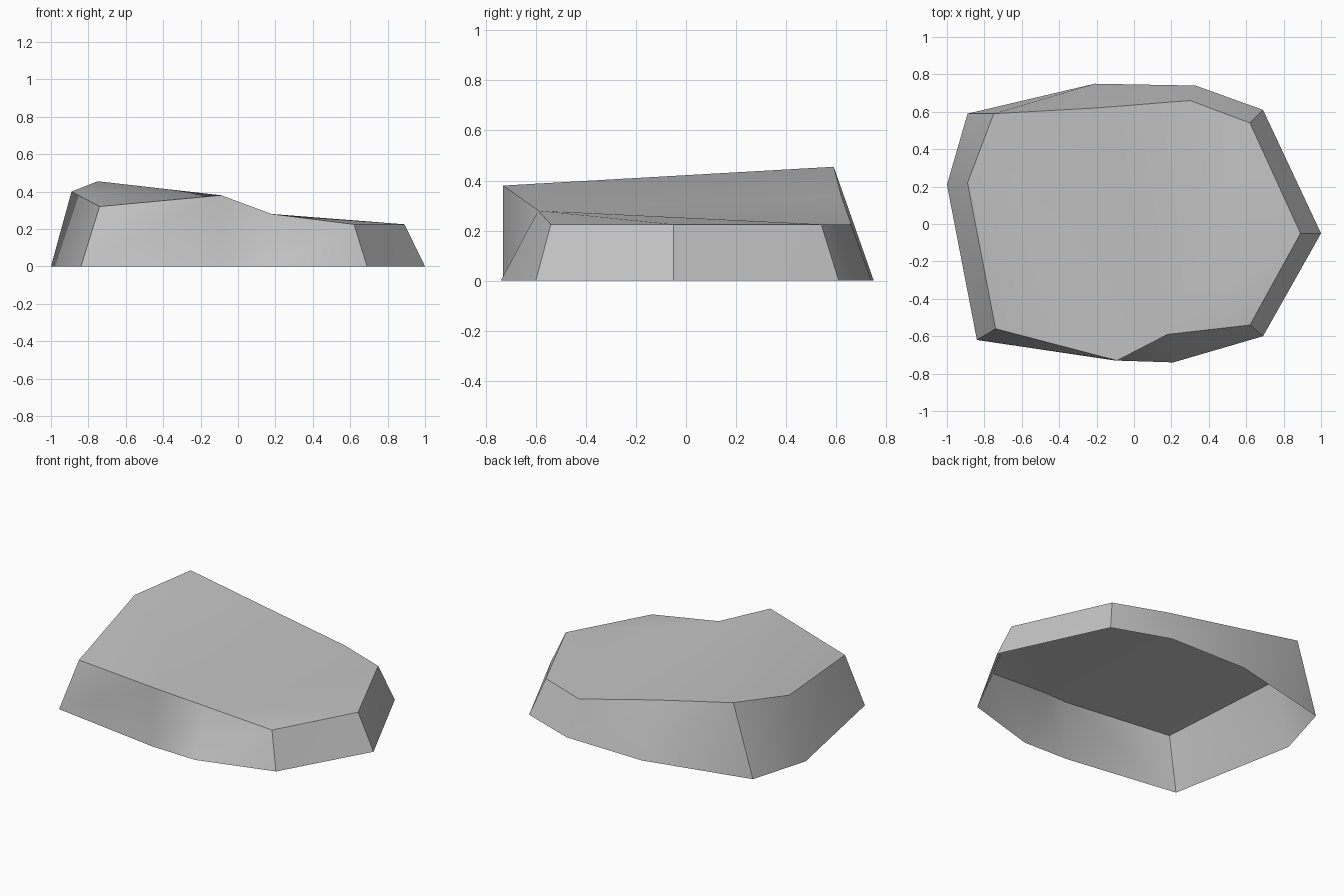
import bpy
import bmesh
import math

default_cube = bpy.data.objects.get("Cube")
if default_cube:
    bpy.data.objects.remove(default_cube, do_unlink=True)


def make_material(name, colour):
    material = bpy.data.materials.new(name)
    material.use_nodes = True
    material.diffuse_color = colour
    material.node_tree.nodes["Principled BSDF"].inputs["Base Color"].default_value = colour
    return material


# Each corner of the rock: ground point (x, y), then rim point (x, y, z),
# counter-clockwise, starting at the low front notch
corners = [
    ((0.21, -0.74), (0.18, -0.59, 0.28)),
    ((0.69, -0.60), (0.62, -0.54, 0.225)),
    ((1.00, -0.05), (0.89, -0.05, 0.225)),
    ((0.69, 0.61), (0.62, 0.54, 0.225)),
    ((0.33, 0.74), (0.30, 0.66, 0.225)),
    ((-0.21, 0.75), (-0.21, 0.62, 0.34)),
    ((-0.89, 0.59), (-0.75, 0.59, 0.455)),
    ((-1.00, 0.21), (-0.89, 0.22, 0.40)),
    ((-0.84, -0.62), (-0.74, -0.56, 0.32)),
    ((-0.10, -0.73), (-0.09, -0.73, 0.38)),
]
PEAK = 6  # highest rim corner, where the ridge ends


def build_rock(name, material):
    bm = bmesh.new()
    ground = [bm.verts.new((x, y, 0)) for (x, y), rim_point in corners]
    rim = [bm.verts.new(rim_point) for ground_point, rim_point in corners]
    count = len(corners)
    last = count - 1

    # Sloping side walls, each folded along its diagonal; the underside is open
    for i in range(count):
        j = (i + 1) % count
        bm.faces.new((ground[i], ground[j], rim[j]))
        bm.faces.new((ground[i], rim[j], rim[i]))

    # Top: the low side fans from the notch, the high side from the ridge's front end
    for i in range(1, PEAK):
        bm.faces.new((rim[0], rim[i], rim[i + 1]))
    bm.faces.new((rim[0], rim[PEAK], rim[last]))
    for i in range(PEAK, last - 1):
        bm.faces.new((rim[last], rim[i], rim[i + 1]))

    mesh = bpy.data.meshes.new(name)
    bm.to_mesh(mesh)
    bm.free()
    mesh.materials.append(material)
    rock = bpy.data.objects.new(name, mesh)
    bpy.context.collection.objects.link(rock)
    return rock


stone_grey = make_material("stone_grey", (0.56, 0.56, 0.56, 1))
rock = build_rock("flat_rock", stone_grey)

# Soft shading across shallow folds, crisp rim and corners
bpy.ops.object.select_all(action="DESELECT")
rock.select_set(True)
bpy.context.view_layer.objects.active = rock
bpy.ops.object.shade_smooth_by_angle(angle=math.radians(40.3))
